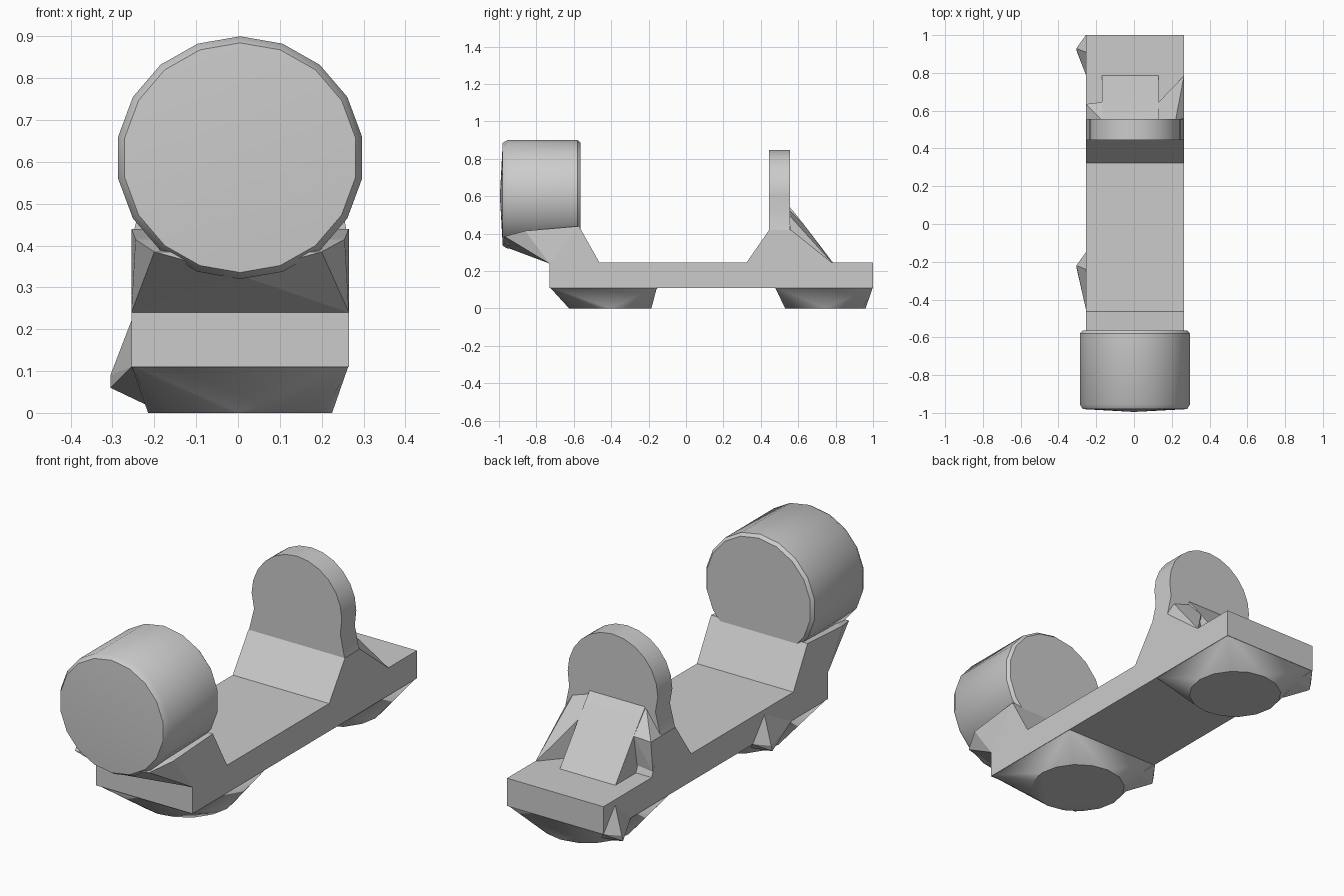
import bpy, bmesh, math
from mathutils import Vector

cube = bpy.data.objects.get("Cube")
if cube:
    bpy.data.objects.remove(cube)

grey = bpy.data.materials.new("plain grey")
grey.use_nodes = True
grey.diffuse_color = (0.6, 0.6, 0.6, 1)
bsdf = grey.node_tree.nodes["Principled BSDF"]
bsdf.inputs["Base Color"].default_value = (0.6, 0.6, 0.6, 1)
bsdf.inputs["Roughness"].default_value = 0.7

X0, X1 = -0.255, 0.265      # side planes of the bracket
CX = (X0 + X1) / 2


def finish(name, bm, smooth=None):
    bmesh.ops.recalc_face_normals(bm, faces=bm.faces[:])
    me = bpy.data.meshes.new(name)
    bm.to_mesh(me)
    bm.free()
    me.materials.append(grey)
    ob = bpy.data.objects.new(name, me)
    bpy.context.collection.objects.link(ob)
    if smooth:
        bpy.ops.object.select_all(action='DESELECT')
        ob.select_set(True)
        bpy.context.view_layer.objects.active = ob
        bpy.ops.object.shade_smooth_by_angle(angle=math.radians(smooth))
    return ob


def hull(name, points, smooth=None):
    """Convex solid around a few points."""
    bm = bmesh.new()
    for p in points:
        bm.verts.new(p)
    res = bmesh.ops.convex_hull(bm, input=bm.verts[:])
    loose = [v for v in bm.verts if not v.link_faces]
    bmesh.ops.delete(bm, geom=loose, context='VERTS')
    bmesh.ops.dissolve_limit(bm, angle_limit=0.01, verts=bm.verts[:], edges=bm.edges[:])
    return finish(name, bm, smooth)


def prism(name, points, offset, smooth=None):
    """Flat outline pushed along an offset."""
    bm = bmesh.new()
    face = bm.faces.new([bm.verts.new(p) for p in points])
    new = bmesh.ops.extrude_face_region(bm, geom=[face])["geom"]
    moved = [g for g in new if isinstance(g, bmesh.types.BMVert)]
    bmesh.ops.translate(bm, verts=moved, vec=Vector(offset))
    return finish(name, bm, smooth)


def both(y, z, inset=0.0):
    return [(X0 + inset, y, z), (X1 - inset, y, z)]


# Flat base bar
prism("base_bar", [(X0, -0.73, 0.11), (X0, 1.0, 0.11), (X0, 1.0, 0.245), (X0, -0.73, 0.245)],
      (X1 - X0, 0, 0))

# Round feet blending up into the rectangular bar
for name, y0, y1, cy, r in (("front_foot", -0.73, -0.155, -0.405, 0.22),
                            ("rear_foot", 0.475, 1.0, 0.745, 0.215)):
    ring = [(CX + r * math.cos(a * math.tau / 16), cy + r * math.sin(a * math.tau / 16), 0)
            for a in range(16)]
    hull(name, both(y0, 0.115) + both(y1, 0.115) + ring, 35)

# Small side burrs beside the feet
for name, ya, yb, yp in (("front_burr", -0.45, -0.15, -0.22),
                         ("rear_burr", 0.79, 1.0, 0.93)):
    hull(name, [(X0, ya, 0.11), (X0, yb, 0.11), (X0, yp - 0.02, 0.22), (-0.305, yp, 0.09),
                (-0.305, yp - 0.01, 0.06), (-0.2, yp - 0.08, 0.01), (-0.2, yb - 0.05, 0.06)])

# Drum with a slightly tapered front rim and a faintly domed face
bm = bmesh.new()
rings = []
for y, r in ((-0.565, 0.283), (-0.58, 0.296), (-0.955, 0.296), (-0.98, 0.28)):
    rings.append([bm.verts.new((0.005 + r * math.sin(i * math.tau / 18), y,
                                0.61 + 0.98 * r * math.cos(i * math.tau / 18)))
                  for i in range(18)])
for a, b in zip(rings, rings[1:]):
    for i in range(18):
        j = (i + 1) % 18
        bm.faces.new((a[i], a[j], b[j], b[i]))
bm.faces.new(rings[0])
tip = bm.verts.new((0.0, -0.995, 0.60))
for i in range(18):
    bm.faces.new((rings[-1][i], rings[-1][(i + 1) % 18], tip))
finish("drum", bm, 35)

# Neck carrying the drum over the front of the bar
hull("drum_neck", both(-0.73, 0.24) + both(-0.46, 0.24) + both(-0.572, 0.44)
     + both(-0.86, 0.415, 0.01)
     + [(-0.2, -0.97, 0.385), (0.2, -0.97, 0.385), (0, -0.97, 0.33)])

# Sloped foot of the upright
prism("upright_wedge", [(X0, 0.32, 0.24), (X0, 0.445, 0.42), (X0, 0.56, 0.42), (X0, 0.63, 0.24)],
      (X1 - X0, 0, 0))

# Round-topped upright plate, slightly waisted above the wedge
arc = [(CX + 0.243 * math.cos(math.radians(a)), 0.605 + 0.243 * math.sin(math.radians(a)))
       for a in range(0, 181, 15)]
outline = [(X0, 0.41), (X1, 0.41), (X1 - 0.025, 0.53)] + arc + [(X0 + 0.03, 0.53)]
prism("upright_plate", [(x, 0.445, z) for x, z in outline], (0, 0.112, 0), 35)

# Sloped gusset block behind the upright
prism("rear_gusset", [(-0.17, 0.54, 0.24), (-0.17, 0.79, 0.24), (-0.17, 0.645, 0.43),
                      (-0.17, 0.59, 0.5), (-0.17, 0.54, 0.56)], (0.30, 0, 0))

# Uneven fins from the gusset to the sides
hull("gusset_right_fin", [(X1, 0.56, 0.42), (X1, 0.63, 0.24), (X1, 0.785, 0.24),
                          (0.13, 0.645, 0.43), (0.13, 0.55, 0.53), (0.13, 0.63, 0.24),
                          (0.22, 0.55, 0.5)])
hull("gusset_left_fin", [(X0, 0.555, 0.42), (X0, 0.635, 0.42), (-0.17, 0.645, 0.43),
                         (-0.17, 0.55, 0.54), (-0.17, 0.62, 0.28), (X0, 0.62, 0.27)])
